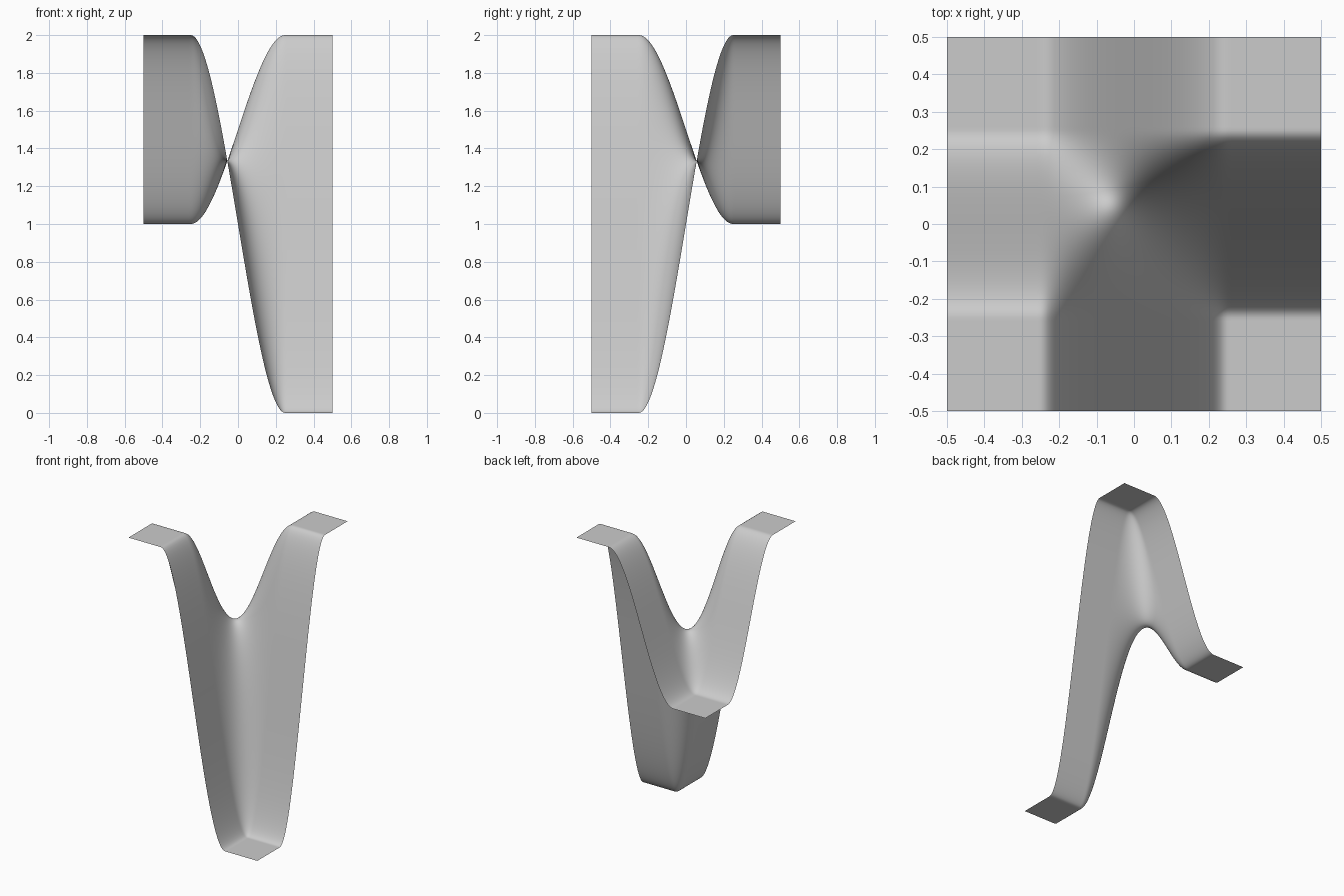
import bpy, bmesh

if "Cube" in bpy.data.objects:
    bpy.data.objects.remove(bpy.data.objects["Cube"])

# Corner plateau heights of the sheet
FRONT_LEFT, FRONT_RIGHT, BACK_LEFT, BACK_RIGHT = 2.0, 0.0, 1.0, 2.0
HALF_BLEND = 0.25  # the blend between plateaus spans -0.25 .. 0.25


def smooth_step(c):
    t = min(1.0, max(0.0, (c + HALF_BLEND) / (2 * HALF_BLEND)))
    return t * t * (3 - 2 * t)


def height(x, y):
    u, v = smooth_step(x), smooth_step(y)
    front = FRONT_LEFT + (FRONT_RIGHT - FRONT_LEFT) * u
    back = BACK_LEFT + (BACK_RIGHT - BACK_LEFT) * u
    return front + (back - front) * v


# Saddle sheet: a fine grid lifted to the blended corner heights
bm = bmesh.new()
bmesh.ops.create_grid(bm, x_segments=100, y_segments=100, size=0.5)
for vert in bm.verts:
    vert.co.z = height(vert.co.x, vert.co.y)
for face in bm.faces:
    face.smooth = True
mesh = bpy.data.meshes.new("saddle_sheet")
bm.to_mesh(mesh)
bm.free()
sheet = bpy.data.objects.new("saddle_sheet", mesh)
bpy.context.collection.objects.link(sheet)
